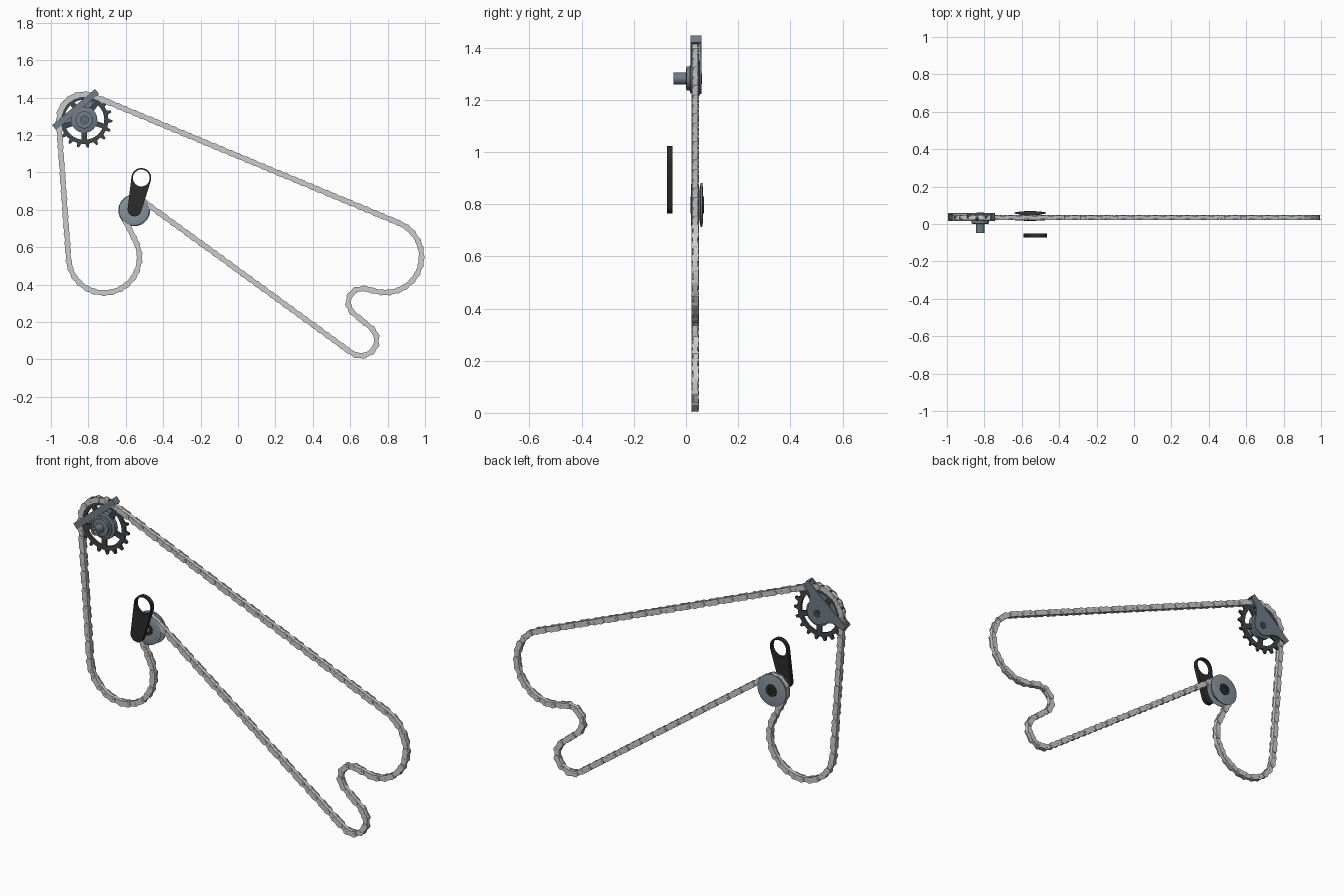
import bpy, bmesh
from math import sin, cos, pi, atan2, asin, hypot, radians

if "Cube" in bpy.data.objects:
    bpy.data.objects.remove(bpy.data.objects["Cube"])


def material(name, rgb):
    m = bpy.data.materials.new(name)
    m.diffuse_color = (*rgb, 1)
    m.use_nodes = True
    m.node_tree.nodes["Principled BSDF"].inputs["Base Color"].default_value = m.diffuse_color
    return m


slate = material("slate_metal", (0.16, 0.2, 0.24))
pale = material("pale_slate_metal", (0.24, 0.29, 0.33))
dark = material("dark_metal", (0.055, 0.06, 0.065))
black = material("black_plastic", (0.025, 0.025, 0.025))


def finish(ob, mat):
    if mat:
        ob.data.materials.append(mat)
    bpy.ops.object.select_all(action='DESELECT')
    ob.select_set(True)
    bpy.context.view_layer.objects.active = ob
    bpy.ops.object.shade_smooth_by_angle(angle=radians(32))
    return ob


def plate(name, loops, y0, y1, mat):
    """Flat plate from closed x-z outlines (inner loops become holes)."""
    cu = bpy.data.curves.new(name, 'CURVE')
    cu.dimensions, cu.fill_mode = '2D', 'BOTH'
    cu.extrude = (y1 - y0) / 2
    for pts in loops:
        sp = cu.splines.new('POLY')
        sp.points.add(len(pts) - 1)
        for p, (x, z) in zip(sp.points, pts):
            p.co = (x, z, 0, 1)
        sp.use_cyclic_u = True
    ob = bpy.data.objects.new(name, cu)
    ob.rotation_euler = (pi / 2, 0, 0)
    ob.location.y = (y0 + y1) / 2
    bpy.context.collection.objects.link(ob)
    bpy.ops.object.select_all(action='DESELECT')
    ob.select_set(True)
    bpy.context.view_layer.objects.active = ob
    bpy.ops.object.convert(target='MESH')
    return finish(bpy.context.view_layer.objects.active, mat)


def lathe(name, centre, profile, mat, seg=32):
    """Turn (radius, y) points about a y-parallel axis."""
    bm = bmesh.new()
    vs = [bm.verts.new((centre[0] + r, y, centre[1])) for r, y in profile]
    es = [bm.edges.new(p) for p in zip(vs, vs[1:])]
    bmesh.ops.spin(bm, geom=vs + es, cent=(centre[0], 0, centre[1]), axis=(0, 1, 0),
                   angle=2 * pi, steps=seg, use_duplicate=False)
    bmesh.ops.remove_doubles(bm, verts=bm.verts, dist=1e-5)
    bmesh.ops.recalc_face_normals(bm, faces=bm.faces)
    me = bpy.data.meshes.new(name)
    bm.to_mesh(me)
    bm.free()
    ob = bpy.data.objects.new(name, me)
    bpy.context.collection.objects.link(ob)
    return finish(ob, mat)


def arc(c, r, a0, a1, n):
    return [(c[0] + r * cos(a0 + (a1 - a0) * i / n), c[1] + r * sin(a0 + (a1 - a0) * i / n))
            for i in range(n + 1)]


def circle(c, r, n=32):
    return arc(c, r, 0, 2 * pi, n)[:-1]


# Chain route: circles (x, z, radius), positive = clockwise wrap
SPROCKET, IDLER = (-0.822, 1.281), (-0.555, 0.797)
route = [(*SPROCKET, 0.137), (0.789, 0.55, 0.193), (0.663, 0.305, -0.075),
         (0.658, 0.103, 0.085), (*IDLER, -0.068), (-0.716, 0.545, 0.19)]
n = len(route)
normals = []
for i in range(n):
    (x1, z1, r1), (x2, z2, r2) = route[i], route[(i + 1) % n]
    dx, dz = x2 - x1, z2 - z1
    normals.append(atan2(dz, dx) + asin((r2 - r1) / hypot(dx, dz)) + pi / 2)
path = [(route[0][0] + route[0][2] * cos(normals[0]), route[0][1] + route[0][2] * sin(normals[0]))]
for i in [*range(1, n), 0]:
    x, z, r = route[i]
    a = normals[i - 1] + (0 if r > 0 else pi)
    if r > 0:
        sweep = -((normals[i - 1] - normals[i]) % (2 * pi))
    else:
        sweep = (normals[i] - normals[i - 1]) % (2 * pi)
    path += arc((x, z), abs(r), a, a + sweep, 40)

# Even chain pins along the route
lengths = [hypot(b[0] - a[0], b[1] - a[1]) for a, b in zip(path, path[1:])]
total = sum(lengths)
count = 2 * round(total / 0.0465 / 2)
pins, s, k = [], 0.0, 0
for i in range(count):
    t = i * total / count
    while s + lengths[k] < t:
        s += lengths[k]
        k += 1
    f = (t - s) / max(lengths[k], 1e-9)
    a, b = path[k], path[k + 1]
    pins.append((a[0] + (b[0] - a[0]) * f, a[1] + (b[1] - a[1]) * f))


def prism(bm, pts, y0, y1):
    lo = [bm.verts.new((x, y0, z)) for x, z in pts]
    hi = [bm.verts.new((x, y1, z)) for x, z in pts]
    bm.faces.new(lo)
    bm.faces.new(hi[::-1])
    for i in range(len(pts)):
        j = (i + 1) % len(pts)
        bm.faces.new((lo[j], lo[i], hi[i], hi[j]))


def link(a, b, h, waist):
    """Outline of one link: two round ends joined by a waist."""
    ang = atan2(b[1] - a[1], b[0] - a[0])
    mx, mz = (a[0] + b[0]) / 2, (a[1] + b[1]) / 2
    wx, wz = -sin(ang) * waist, cos(ang) * waist
    return (arc(b, h, ang - 1.7, ang + 1.7, 6) + [(mx + wx, mz + wz)]
            + arc(a, h, ang + pi - 1.7, ang + pi + 1.7, 6) + [(mx - wx, mz - wz)])


# Chain: solid inner links alternating with plated outer links, joined by pins
CY = 0.035
bm = bmesh.new()
for i, a in enumerate(pins):
    b = pins[(i + 1) % count]
    if i % 2:
        for y in (-0.0135, 0.0095):
            prism(bm, link(a, b, 0.0165, 0.013), CY + y, CY + y + 0.004)
        prism(bm, link(a, b, 0.0115, 0.0115), CY - 0.0085, CY + 0.0085)
    else:
        prism(bm, link(a, b, 0.0135, 0.0125), CY - 0.0095, CY + 0.0095)
    prism(bm, circle(a, 0.006, 8), CY - 0.0143, CY + 0.0143)
bmesh.ops.recalc_face_normals(bm, faces=bm.faces)
me = bpy.data.meshes.new("roller_chain")
bm.to_mesh(me)
bm.free()
chain = bpy.data.objects.new("roller_chain", me)
bpy.context.collection.objects.link(chain)
finish(chain, None)

# Toothed sprocket with five windows, valleys in phase with the chain
teeth = 18
rim = []
for i in range(teeth):
    for f, r in ((-0.25, 0.129), (0.25, 0.129), (0.4, 0.15), (0.6, 0.15)):
        t = normals[0] + (i + f) * 2 * pi / teeth
        rim.append((SPROCKET[0] + r * cos(t), SPROCKET[1] + r * sin(t)))
windows = []
for i in range(5):
    t = pi / 2 + i * 2 * pi / 5
    windows.append(arc(SPROCKET, 0.107, t - 0.5, t + 0.5, 10) + arc(SPROCKET, 0.066, t + 0.42, t - 0.42, 8))
plate("sprocket", [rim] + windows, 0.029, 0.041, dark)

# Stepped hub and hollow axle
lathe("sprocket_hub", SPROCKET,
      [(0, 0.058), (0.04, 0.058), (0.07, 0.05), (0.07, 0.026), (0.056, 0.022), (0.056, 0.017),
       (0.046, 0.015), (0.046, 0.002), (0.034, 0), (0.023, 0), (0.023, -0.047), (0.01, -0.047),
       (0.01, 0.02), (0, 0.02)], slate)

# Chain guard: front strip, end posts and back plate reaching the axle
tilt = radians(40)


def local(pts):
    return [(SPROCKET[0] + u * cos(tilt) - v * sin(tilt), SPROCKET[1] + u * sin(tilt) + v * cos(tilt))
            for u, v in pts]


def box(u0, u1, v0, v1):
    return local([(u0, v0), (u1, v0), (u1, v1), (u0, v1)])


plate("guard_front_strip", [box(-0.15, 0.15, 0.055, 0.089)], 0.0165, 0.0205, slate)
for side, u in (("left", -0.146), ("right", 0.146)):
    plate("guard_post_" + side, [box(u - 0.004, u + 0.004, 0.055, 0.089)], 0.0205, 0.051, slate)
back = [(0.15, 0.058), (0.15, 0.089), (-0.15, 0.089), (-0.15, 0.058), (-0.095, 0.042), (-0.07, 0.015)]
back += arc((0, 0), 0.058, pi + 0.3, 2 * pi - 0.3, 14) + [(0.07, 0.015), (0.095, 0.042)]
plate("guard_back_plate", [local(back)], 0.051, 0.059, slate)
lathe("axle_bolt", SPROCKET, [(0, 0.056), (0.02, 0.056), (0.02, 0.061), (0.01, 0.061), (0, 0.059)], dark, 24)

# Flanged idler wheel with dark bearing
lathe("idler_wheel", IDLER,
      [(0, 0.019), (0.045, 0.019), (0.078, 0.019), (0.081, 0.0205), (0.052, 0.0215), (0.052, 0.05),
       (0.084, 0.056), (0.085, 0.062), (0.06, 0.066), (0, 0.066)], pale, 40)
lathe("idler_bearing", IDLER,
      [(0, 0.02), (0.012, 0.02), (0.014, 0.017), (0.032, 0.017), (0.032, 0.069), (0.014, 0.069),
       (0.012, 0.067), (0, 0.067)], black)

# Dark tensioner arm with open ring at the top
low, high = (-0.553, 0.802), (-0.517, 0.97)
lean = atan2(high[1] - low[1], high[0] - low[0])
half = pi / 2 + asin(0.015 / hypot(high[0] - low[0], high[1] - low[1]))
arm = arc(high, 0.053, lean - half, lean + half, 24) + arc(low, 0.037, lean + half, lean + 2 * pi - half, 20)
plate("tensioner_arm", [arm, circle(high, 0.045)], -0.073, -0.051, black)
